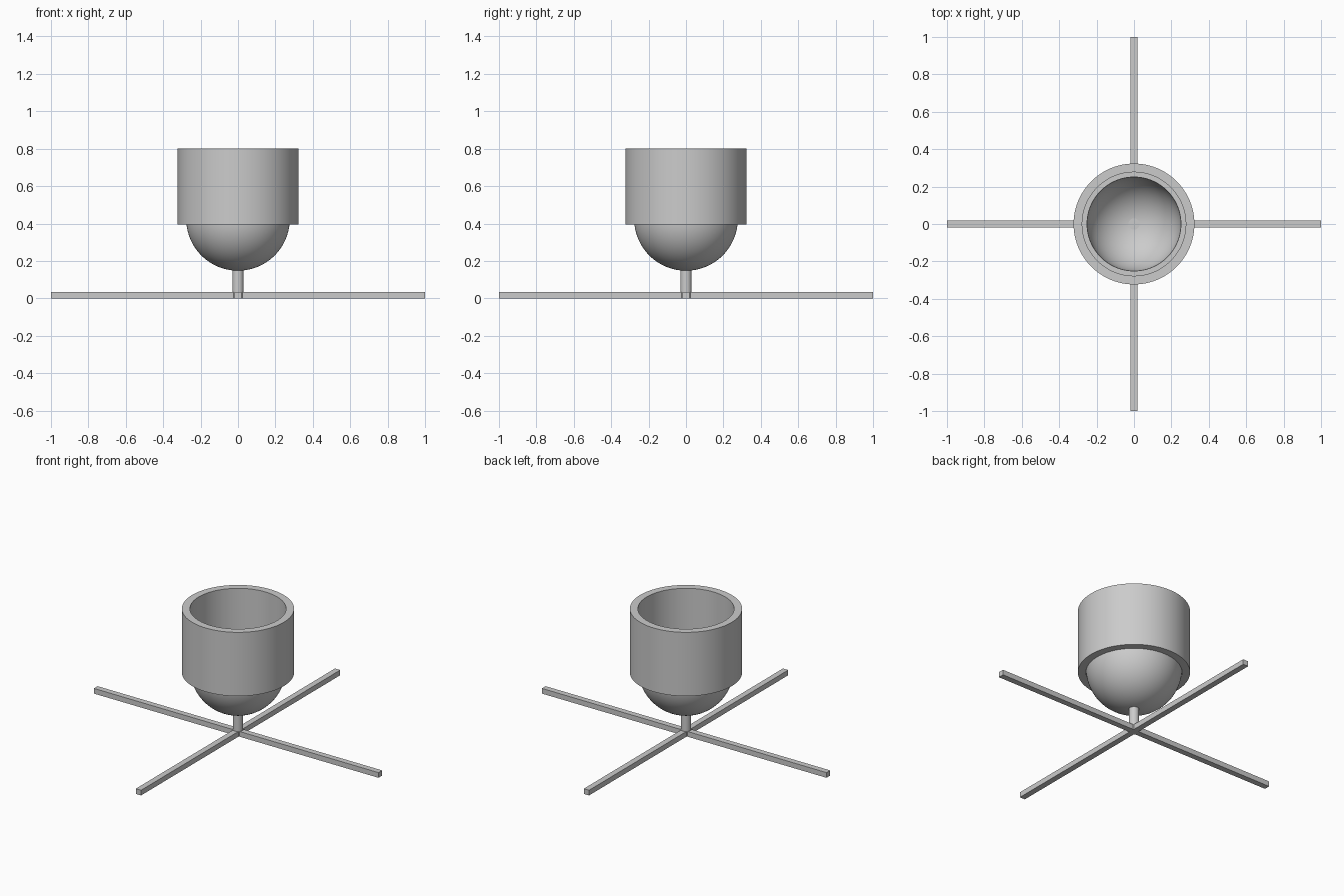
import bpy
import bmesh
from math import sin, cos, pi, radians
from mathutils import Matrix

cube = bpy.data.objects.get("Cube")
if cube:
    bpy.data.objects.remove(cube, do_unlink=True)

grey = bpy.data.materials.new("plain grey")
grey.use_nodes = True
GREY = (0.6, 0.6, 0.6, 1)
grey.diffuse_color = GREY
grey.node_tree.nodes["Principled BSDF"].inputs["Base Color"].default_value = GREY


def finish(bm, name, smooth=False):
    """Turn a bmesh into a named, coloured object."""
    bmesh.ops.remove_doubles(bm, verts=bm.verts, dist=1e-5)
    bmesh.ops.recalc_face_normals(bm, faces=bm.faces)
    mesh = bpy.data.meshes.new(name)
    bm.to_mesh(mesh)
    bm.free()
    mesh.materials.append(grey)
    obj = bpy.data.objects.new(name, mesh)
    bpy.context.collection.objects.link(obj)
    if smooth:
        bpy.ops.object.select_all(action='DESELECT')
        obj.select_set(True)
        bpy.context.view_layer.objects.active = obj
        bpy.ops.object.shade_smooth_by_angle(angle=radians(30))
    return obj


def lathe(name, profile, steps=96, closed=True):
    """Spin a (radius, height) profile around the z axis."""
    bm = bmesh.new()
    verts = [bm.verts.new((r, 0, z)) for r, z in profile]
    pairs = list(zip(verts, verts[1:]))
    if closed:
        pairs.append((verts[-1], verts[0]))
    edges = [bm.edges.new(p) for p in pairs]
    bmesh.ops.spin(bm, geom=verts + edges, cent=(0, 0, 0), axis=(0, 0, 1),
                   angle=2 * pi, steps=steps, use_merge=True)
    return finish(bm, name, smooth=True)


def arc(radius, centre_z, n=24):
    """Quarter circle from the bottom pole up to the rim."""
    return [(radius * sin(pi / 2 * i / n), centre_z - radius * cos(pi / 2 * i / n))
            for i in range(n + 1)]


# Upright collar, open at both ends
lathe("collar", [(0.277, 0.395), (0.323, 0.395), (0.323, 0.8), (0.277, 0.8)])

# Hollow half-sphere bowl seated in the collar
bowl_z = 0.425
lathe("bowl", arc(0.277, bowl_z) + arc(0.251, bowl_z)[::-1], closed=False)

# Stem from the floor through the bottom of the bowl
lathe("stem", [(0, 0), (0.03, 0), (0.03, 0.18), (0, 0.18)], steps=48, closed=False)

# Crossed floor bars
for name, size in (("side_bar", (2, 0.037, 0.033)), ("front_back_bar", (0.037, 2, 0.033))):
    bm = bmesh.new()
    bmesh.ops.create_cube(bm, size=1, matrix=Matrix.Translation((0, 0, size[2] / 2))
                          @ Matrix.Diagonal((*size, 1)))
    finish(bm, name)
